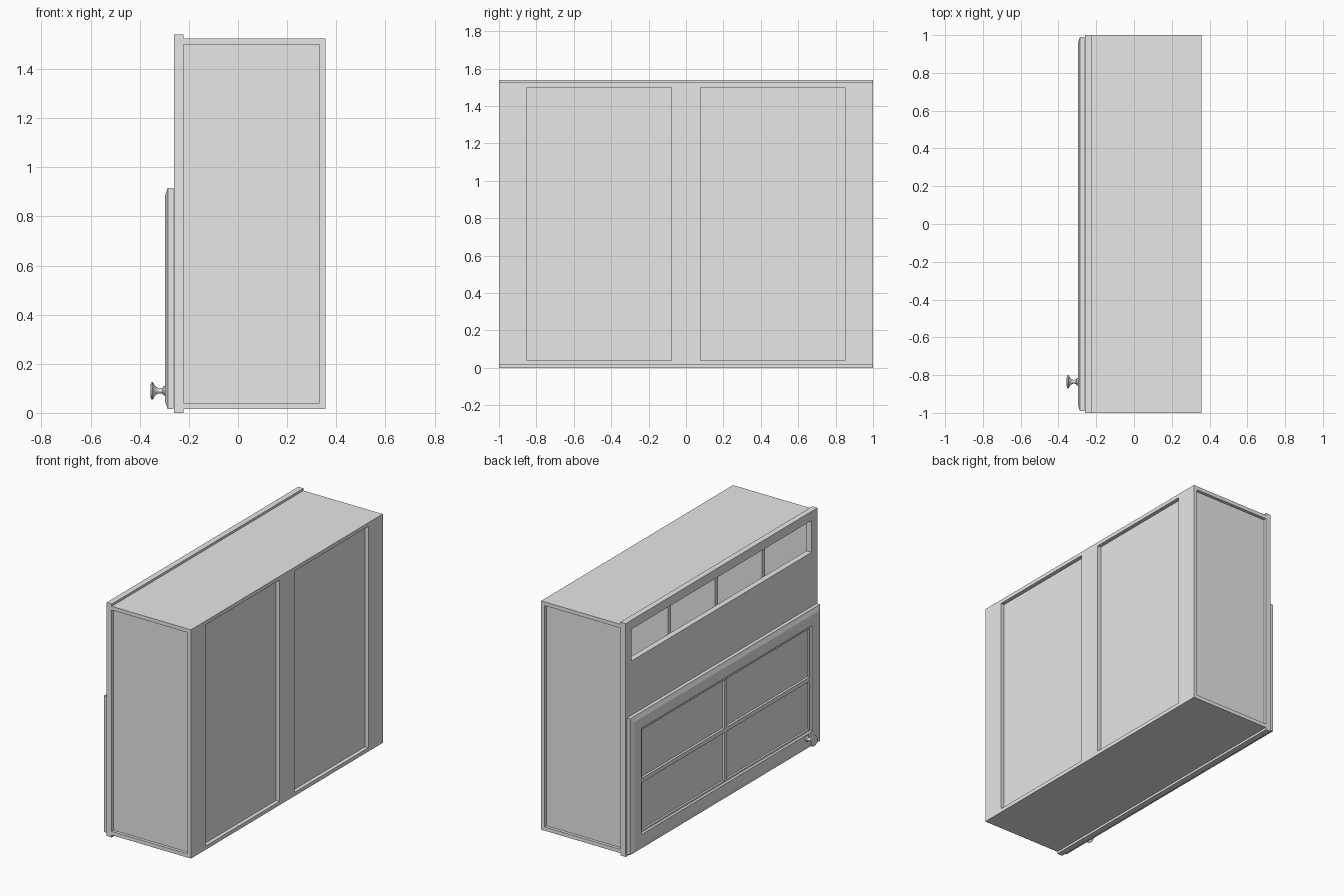
import bpy
import bmesh
import math

cube = bpy.data.objects.get("Cube")
if cube:
    bpy.data.objects.remove(cube, do_unlink=True)

paint = bpy.data.materials.new("pale grey paint")
paint.use_nodes = True
grey = (0.8, 0.8, 0.8, 1)
paint.diffuse_color = grey
paint.node_tree.nodes["Principled BSDF"].inputs["Base Color"].default_value = grey


def finish(name, bm):
    bmesh.ops.recalc_face_normals(bm, faces=bm.faces)
    mesh = bpy.data.meshes.new(name)
    bm.to_mesh(mesh)
    bm.free()
    mesh.materials.append(paint)
    obj = bpy.data.objects.new(name, mesh)
    bpy.context.collection.objects.link(obj)
    return obj


def board(name, xs, ys, zs):
    """Plain board between low and high limits on each axis."""
    bm = bmesh.new()
    bmesh.ops.create_cube(bm, size=1)
    for v in bm.verts:
        v.co = [lim[0] if c < 0 else lim[1] for c, lim in zip(v.co, (xs, ys, zs))]
    return finish(name, bm)


def loft(name, loops):
    """Skin matching closed loops of points and cap both ends."""
    bm = bmesh.new()
    rings = [[bm.verts.new(p) for p in loop] for loop in loops]
    for a, b in zip(rings, rings[1:]):
        for i in range(len(a)):
            j = (i + 1) % len(a)
            bm.faces.new((a[i], a[j], b[j], b[i]))
    bm.faces.new(rings[0])
    bm.faces.new(rings[-1])
    return finish(name, bm)


# Key depths and heights
FRONT, INNER, BACK = -0.26, -0.222, 0.357
LOW, HIGH, T = 0.015, 1.525, 0.025
panel_z = (LOW + T, HIGH - T)
back_x = (BACK - T, BACK)

# Carcass: top, bottom and recessed end panels
board("top_board", (INNER, BACK), (-1, 1), (HIGH - T, HIGH))
board("bottom_board", (INNER, BACK), (-1, 1), (LOW, LOW + T))
for side, s in (("left", 1), ("right", -1)):
    board(side + "_end_panel", (INNER, BACK - T), sorted((s * 0.955, s * 0.98)), panel_z)

# Back: three uprights and two recessed panels
board("back_centre_stile", back_x, (-0.077, 0.077), panel_z)
board("back_panel", (BACK - 2 * T, BACK - T), (-0.955, 0.955), panel_z)
for side, s in (("left", 1), ("right", -1)):
    board(side + "_back_stile", back_x, sorted((s * 0.85, s)), panel_z)

# Face frame with an upper open slot and a lower door opening
frame_x = (FRONT, INNER)
for side, s in (("left", 1), ("right", -1)):
    board(side + "_frame_stile", frame_x, sorted((s * 0.94, s)), (0, 1.54))
for part, zs in (("top", (1.48, 1.54)), ("middle", (0.86, 1.27)), ("bottom", (0, 0.06))):
    board(part + "_frame_rail", frame_x, (-0.94, 0.94), zs)

# Shelf and three upright dividers behind the slot
inside_x = (INNER, BACK - 2 * T)
board("shelf", inside_x, (-0.955, 0.955), (0.9, 0.925))
for i in (-1, 0, 1):
    y = i * 0.49
    board(f"divider_{i + 2}", inside_x, (y - 0.015, y + 0.015), (0.925, HIGH - T))

# Door: nested rectangles make the edge moulding and the recessed panel
door_y, door_low, door_high = 0.99, 0.015, 0.915


def door_loop(inset, x):
    y, a, b = door_y - inset, door_low + inset, door_high - inset
    return [(x, -y, a), (x, y, a), (x, y, b), (x, -y, b)]


steps = [(0, -0.263), (0, -0.286), (0.012, -0.29), (0.03, -0.297),
         (0.1, -0.297), (0.108, -0.288), (0.118, -0.288), (0.118, -0.275)]
loft("door", [door_loop(*s) for s in steps])
mid = (door_low + door_high) / 2
gap = 0.118
board("door_upright_bar", (-0.291, -0.275), (-0.014, 0.014), (door_low + gap, door_high - gap))
board("door_cross_bar", (-0.29, -0.275), (-door_y + gap, door_y - gap), (mid - 0.014, mid + 0.014))

# Turned knob on the door corner
profile = [(0.019, -0.296), (0.019, -0.302), (0.011, -0.308), (0.01, -0.322),
           (0.017, -0.336), (0.031, -0.344), (0.037, -0.348), (0.033, -0.354), (0.018, -0.357)]
N = 20
knob = loft("door_knob", [[(x, -0.835 + r * math.cos(k * math.tau / N), 0.09 + r * math.sin(k * math.tau / N))
                           for k in range(N)] for r, x in profile])
bpy.context.view_layer.objects.active = knob
knob.select_set(True)
bpy.ops.object.shade_smooth_by_angle(angle=math.radians(35))
knob.select_set(False)
